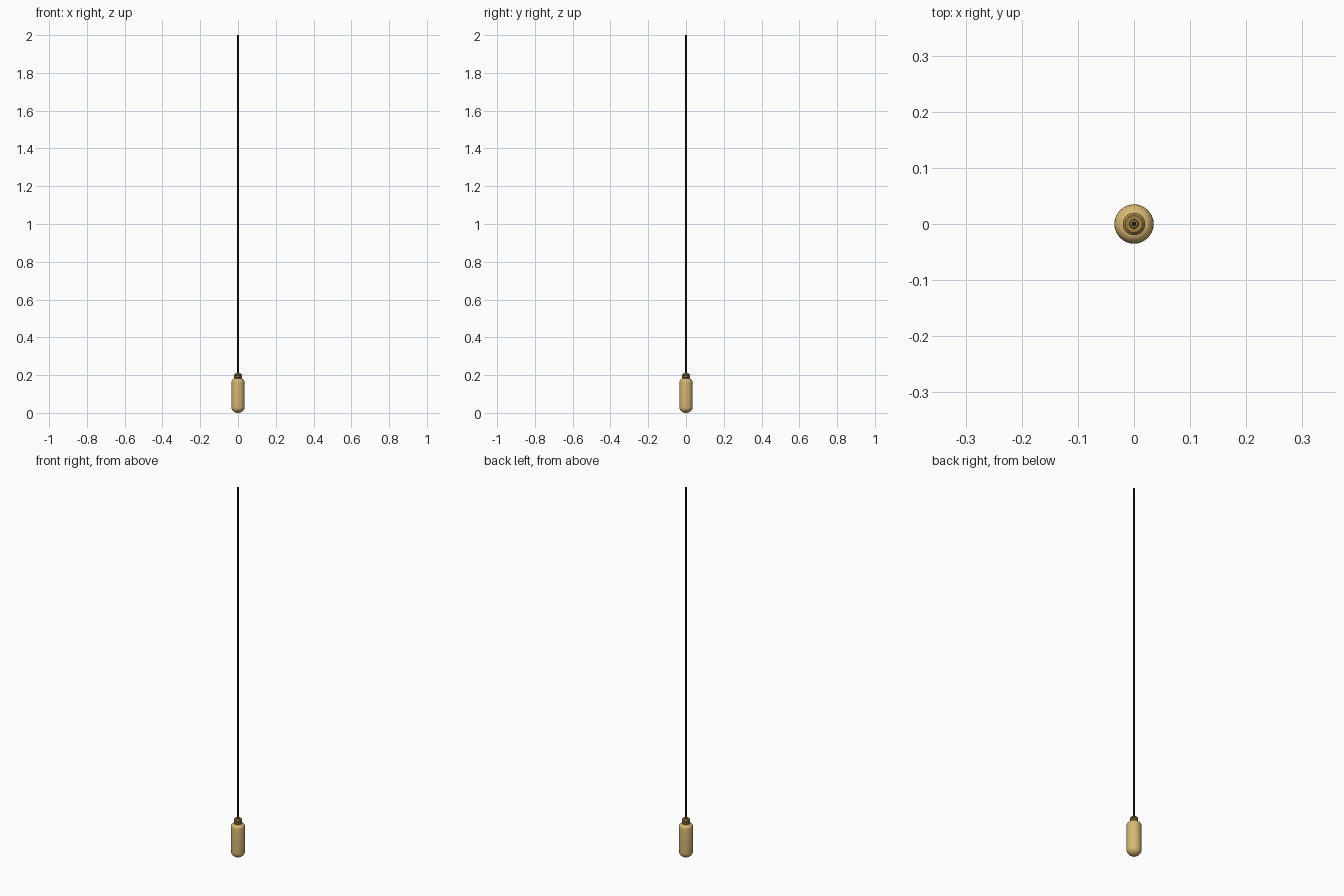
import bpy, bmesh, math

if "Cube" in bpy.data.objects:
    bpy.data.objects.remove(bpy.data.objects["Cube"])


def material(name, rgb):
    m = bpy.data.materials.new(name)
    m.diffuse_color = (*rgb, 1)
    m.use_nodes = True
    m.node_tree.nodes["Principled BSDF"].inputs["Base Color"].default_value = m.diffuse_color
    return m


amber = material("amber_glass", (0.68, 0.48, 0.17))
brass = material("aged_brass", (0.36, 0.22, 0.05))
black = material("black_cable", (0.012, 0.012, 0.014))


def lathe(name, profile, mat, sides=32):
    """Revolve (radius, z) points around the z axis, bottom to top."""
    bm = bmesh.new()
    rings = []
    for r, z in profile:
        if r == 0:
            rings.append([bm.verts.new((0, 0, z))])
        else:
            rings.append([bm.verts.new((r * math.cos(2 * math.pi * i / sides),
                                        r * math.sin(2 * math.pi * i / sides), z))
                          for i in range(sides)])
    for a, b in zip(rings, rings[1:]):
        for i in range(sides):
            j = (i + 1) % sides
            if len(a) == 1:
                bm.faces.new((a[0], b[j], b[i]))
            elif len(b) == 1:
                bm.faces.new((a[i], a[j], b[0]))
            else:
                bm.faces.new((a[i], a[j], b[j], b[i]))
    bmesh.ops.recalc_face_normals(bm, faces=bm.faces)
    mesh = bpy.data.meshes.new(name)
    bm.to_mesh(mesh)
    bm.free()
    mesh.materials.append(mat)
    ob = bpy.data.objects.new(name, mesh)
    bpy.context.collection.objects.link(ob)
    bpy.ops.object.select_all(action='DESELECT')
    ob.select_set(True)
    bpy.context.view_layer.objects.active = ob
    bpy.ops.object.shade_smooth_by_angle(angle=math.radians(35))
    return ob


# Tubular bulb: rounded bottom, straight sides, rounded shoulder into the neck
R = 0.035
bottom = [(R * math.sin(math.pi / 2 * i / 8), 0.031 * (1 - math.cos(math.pi / 2 * i / 8)))
          for i in range(9)]
bottom[0] = (0, 0)
shoulder = [(0.017 + 0.018 * math.cos(math.pi / 2 * i / 6),
             0.161 + 0.021 * math.sin(math.pi / 2 * i / 6)) for i in range(7)]
lathe("bulb", bottom + shoulder + [(0, 0.182)], amber)

# Socket: ribbed cylinder with a bevelled cap
socket = [(0, 0.178), (0.018, 0.178)]
for k in range(2):
    z = 0.180 + 0.010 * k
    socket += [(0.02, z), (0.02, z + 0.007), (0.018, z + 0.0085)]
socket += [(0.02, 0.200), (0.02, 0.203), (0.015, 0.208), (0, 0.208)]
lathe("socket", socket, brass)

# Cable grip on top of the socket
lathe("cable_grip", [(0, 0.206), (0.008, 0.206), (0.008, 0.212), (0.006, 0.214), (0, 0.214)],
      brass, 24)

# Long hanging cable
lathe("cable", [(0, 0.205), (0.004, 0.205), (0.004, 2.0), (0, 2.0)], black, 16)
